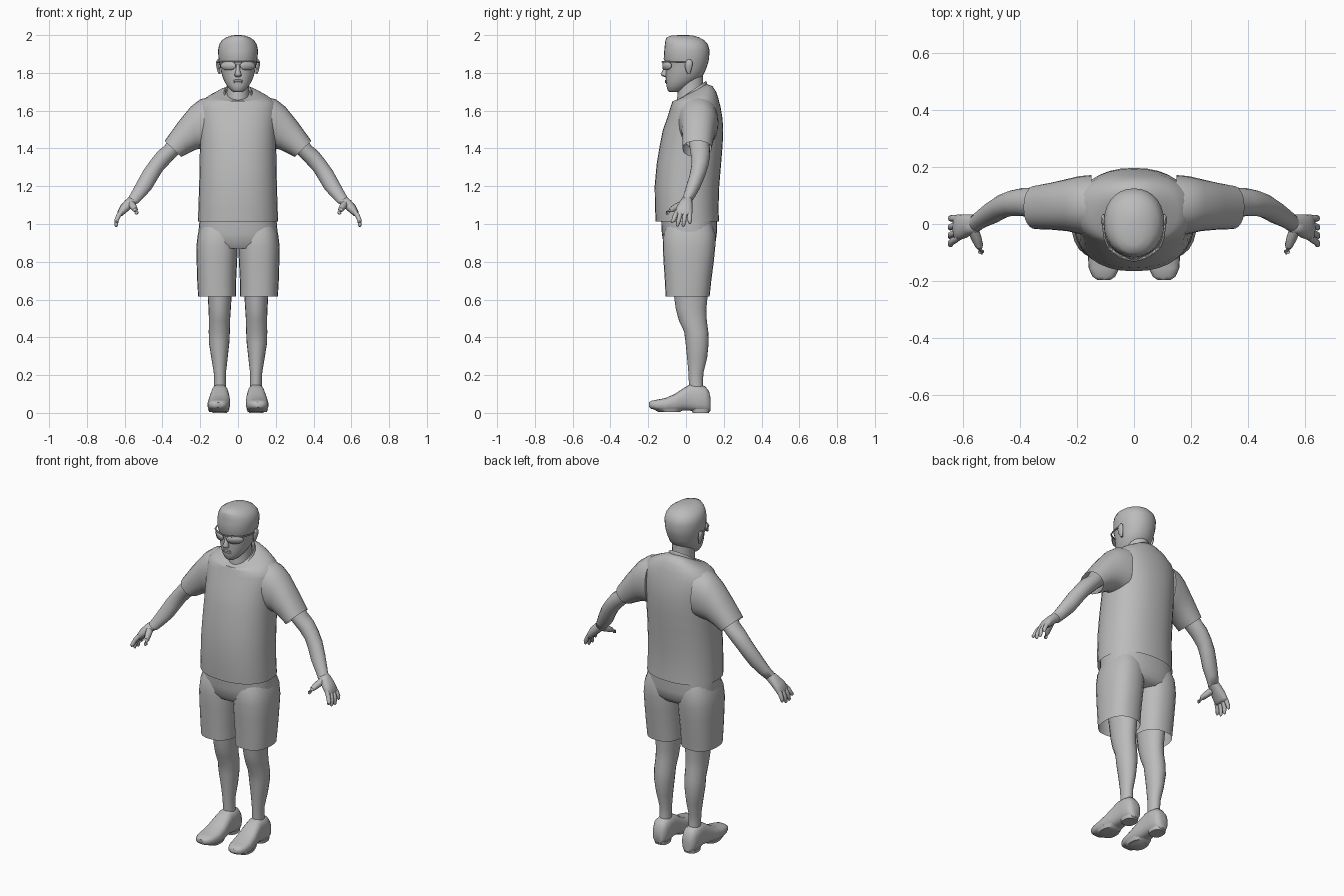
import bpy, bmesh, math
from mathutils import Vector

grey = bpy.data.materials.new("plain_grey")
grey.diffuse_color = (0.5, 0.5, 0.5, 1)


def finish(name, bm, mirror=False, subdiv=0, angle=50):
    bmesh.ops.recalc_face_normals(bm, faces=bm.faces)
    me = bpy.data.meshes.new(name)
    bm.to_mesh(me)
    bm.free()
    me.materials.append(grey)
    ob = bpy.data.objects.new(name, me)
    bpy.context.collection.objects.link(ob)
    bpy.ops.object.select_all(action='DESELECT')
    ob.select_set(True)
    bpy.context.view_layer.objects.active = ob
    bpy.ops.object.shade_smooth_by_angle(angle=math.radians(angle))
    if mirror:
        m = ob.modifiers.new("Mirror", 'MIRROR')
        m.use_mirror_merge = False
    if subdiv:
        s = ob.modifiers.new("Subdivision", 'SUBSURF')
        s.levels = s.render_levels = subdiv
    return ob


def loft(name, rings, n=24, exp=2.0, caps=(True, True), mirror=False, subdiv=0, angle=50):
    """Skin rings given as (centre, half axis u, half axis v)."""
    bm = bmesh.new()
    loops = []
    for c, u, v in rings:
        loop = []
        for i in range(n):
            a = 2 * math.pi * i / n
            cs, sn = math.cos(a), math.sin(a)
            p = Vector(c) + Vector(u) * math.copysign(abs(cs) ** (2 / exp), cs) \
                + Vector(v) * math.copysign(abs(sn) ** (2 / exp), sn)
            loop.append(bm.verts.new(p))
        loops.append(loop)
    for a, b in zip(loops, loops[1:]):
        for i in range(n):
            j = (i + 1) % n
            bm.faces.new((a[i], a[j], b[j], b[i]))
    if caps[0]:
        bm.faces.new(loops[0])
    if caps[1]:
        bm.faces.new(loops[-1])
    return finish(name, bm, mirror, subdiv, angle)


def level(z, hw, y0, y1, x=0, tilt=0):
    """Horizontal ring; tilt raises its back."""
    return (x, (y0 + y1) / 2, z), (hw, 0, 0), (0, (y1 - y0) / 2, tilt)


def upright(y, hw, z0, z1, x):
    """Ring in the xz plane."""
    return (x, y, (z0 + z1) / 2), (hw, 0, 0), (0, 0, (z1 - z0) / 2)


def limb(tx, tz, bx, bz, y0, y1):
    """Ring from an outer and an inner point in xz, with a depth range."""
    return ((tx + bx) / 2, (y0 + y1) / 2, (tz + bz) / 2), \
        ((tx - bx) / 2, 0, (tz - bz) / 2), (0, (y1 - y0) / 2, 0)


def tube(name, pts, radii, n=8, mirror=False):
    pts = [Vector(p) for p in pts]
    rings = []
    for i, p in enumerate(pts):
        t = (pts[min(i + 1, len(pts) - 1)] - pts[max(i - 1, 0)]).normalized()
        ref = Vector((0, 1, 0)) if abs(t.y) < 0.8 else Vector((0, 0, 1))
        u = t.cross(ref).normalized()
        rings.append((p, u * radii[i], t.cross(u) * radii[i]))
    return loft(name, rings, n, mirror=mirror)


# Shirt body, open at the hem
loft("shirt", [
    level(1.012, .212, -.16, .175), level(1.08, .21, -.164, .172),
    level(1.20, .206, -.166, .176), level(1.32, .203, -.155, .186),
    level(1.42, .202, -.138, .194), level(1.50, .203, -.122, .197),
    level(1.56, .207, -.10, .193), level(1.615, .207, -.085, .183, 0, .005),
    level(1.65, .195, -.075, .172, 0, .012), level(1.675, .155, -.072, .16, 0, .025),
    level(1.69, .11, -.07, .14, 0, .04), level(1.695, .072, -.06, .11, 0, .045)],
    n=32, exp=2.25, caps=(False, True), angle=60)

# Sleeves, open at the cuff
loft("sleeve", [
    limb(.15, 1.672, .15, 1.40, -.045, .172), limb(.20, 1.66, .185, 1.40, -.035, .168),
    limb(.25, 1.622, .22, 1.395, -.025, .158), limb(.32, 1.535, .262, 1.375, -.02, .145),
    limb(.388, 1.44, .30, 1.355, -.018, .135)],
    exp=2.2, caps=(True, False), mirror=True)

# Collar: a folded band, open in front with pointed tips
bm = bmesh.new()
rows = []
N = 25
for i in range(N):
    t = 2 * i / (N - 1) - 1
    a = t * (math.pi - 0.07)
    front = (1 - math.cos(a)) / 2
    tip = max(0, abs(t) - 0.75) * 4
    prof = [(.060, .072, 1.735 - .11 * front), (.070, .084, 1.757 - .115 * front),
            (.092, .103, 1.712 - .075 * front - .03 * tip)]
    row = []
    for k, (rx, ry, z) in enumerate(prof):
        aa = a * (1 - .10 * tip) if k == 2 else a
        row.append(bm.verts.new((rx * math.sin(aa), .022 + ry * math.cos(aa), z)))
    rows.append(row)
for r, s in zip(rows, rows[1:]):
    for k in range(2):
        bm.faces.new((r[k], r[k + 1], s[k + 1], s[k]))
collar = finish("collar", bm, angle=40)
sol = collar.modifiers.new("Solidify", 'SOLIDIFY')
sol.thickness = 0.005

# Shorts: hips and two open legs
loft("shorts_hips", [
    level(.87, .17, -.10, .13), level(.90, .205, -.12, .156), level(.95, .21, -.128, .163),
    level(1.03, .203, -.132, .163)], n=32, exp=2.4)
loft("shorts_leg", [
    level(.615, .100, -.108, .125, .111), level(.70, .103, -.112, .134, .113),
    level(.80, .107, -.119, .147, .112), level(.88, .110, -.123, .155, .111),
    level(.95, .105, -.12, .155, .107), level(1.0, .095, -.10, .14, .10)],
    exp=2.4, caps=(False, True), mirror=True)

# Bare legs
loft("leg", [
    level(.10, .032, .018, .095, .095), level(.16, .031, .015, .09, .095),
    level(.21, .032, .013, .092, .096), level(.29, .043, .006, .112, .098),
    level(.37, .054, -.002, .12, .10), level(.43, .056, -.01, .118, .099),
    level(.49, .056, -.038, .11, .098), level(.55, .059, -.054, .108, .097),
    level(.63, .064, -.065, .115, .097), level(.80, .075, -.08, .12, .10)],
    n=20, mirror=True, angle=70)

# Shoes
loft("shoe", [
    upright(-.197, .022, .032, .055, .106), upright(-.185, .040, .022, .064, .106),
    upright(-.155, .054, .014, .070, .105), upright(-.11, .060, .008, .078, .102),
    upright(-.06, .058, .006, .100, .099), upright(-.015, .052, .012, .130, .097),
    upright(.02, .047, .012, .150, .096), upright(.06, .047, .006, .148, .096),
    upright(.10, .045, .004, .142, .096), upright(.122, .036, .006, .115, .096),
    upright(.131, .020, .012, .075, .096)], n=20, exp=2.7, mirror=True)
# Heel and forefoot pads
loft("heel", [level(0, .038, .035, .122, .096), level(.02, .041, .03, .126, .096)],
     exp=2.6, mirror=True)
loft("sole", [level(.004, .05, -.145, -.03, .102), level(.024, .058, -.18, -.01, .102)],
     exp=2.4, mirror=True)

# Arms
loft("arm", [
    limb(.345, 1.48, .27, 1.41, .015, .12), limb(.388, 1.415, .322, 1.362, .022, .128),
    limb(.425, 1.385, .365, 1.318, .028, .126), limb(.462, 1.338, .40, 1.28, .028, .118),
    limb(.50, 1.285, .425, 1.24, .02, .104), limb(.535, 1.222, .458, 1.185, .002, .08),
    limb(.562, 1.172, .498, 1.14, -.012, .054), limb(.582, 1.137, .53, 1.108, -.026, .032)],
    n=16, mirror=True, angle=70)

# Hands
loft("palm", [
    limb(.578, 1.143, .528, 1.113, -.026, .032), limb(.598, 1.125, .55, 1.098, -.036, .034),
    limb(.622, 1.098, .578, 1.072, -.052, .034), limb(.637, 1.068, .602, 1.052, -.058, .034),
    limb(.638, 1.050, .612, 1.042, -.052, .03)], n=16, exp=2.4, mirror=True, angle=70)
for name, y0, y1, zt in [("index", -.046, -.074, 1.005), ("middle", -.024, -.045, .986),
                         ("ring", -.001, -.014, .984), ("little", .019, .020, 1.0)]:
    tube(name + "_finger", [
        (.615, y0, 1.068), (.632, y0 * .6 + y1 * .4, 1.045), (.643, y0 * .3 + y1 * .7, 1.02),
        (.645, y1, zt + .008), (.644, y1, zt)], [.012, .0125, .0115, .009, .003], mirror=True)
tube("thumb", [(.565, -.02, 1.105), (.553, -.052, 1.09), (.543, -.078, 1.075),
               (.537, -.098, 1.06), (.535, -.104, 1.052)],
     [.020, .018, .014, .011, .004], mirror=True)

# Neck
loft("neck", [level(1.62, .066, -.05, .10), level(1.69, .060, -.045, .095),
              level(1.74, .058, -.04, .09), level(1.80, .06, -.04, .09)], n=20)

# Head with close hair
loft("head", [
    level(1.698, .022, -.088, -.035), level(1.708, .038, -.098, -.015),
    level(1.73, .057, -.103, .02), level(1.755, .072, -.106, .058, 0, .004),
    level(1.785, .084, -.108, .09), level(1.82, .093, -.107, .106),
    level(1.855, .099, -.110, .118), level(1.875, .103, -.118, .122),
    level(1.92, .106, -.115, .125), level(1.95, .100, -.112, .116),
    level(1.972, .086, -.109, .098), level(1.988, .062, -.103, .07),
    level(1.998, .034, -.075, .035), level(2.0, .012, -.03, .01)],
    n=28, exp=2.15, angle=70)

# Facial features
loft("nose", [level(1.845, .008, -.114, -.09), level(1.81, .012, -.125, -.09),
              level(1.795, .017, -.134, -.09), level(1.785, .018, -.130, -.09),
              level(1.778, .010, -.114, -.09)], n=12)
for name, z in [("upper_lip", 1.759), ("lower_lip", 1.751)]:
    tube(name, [(x, -.107 + 7 * x * x, z) for x in (-.028, -.014, 0, .014, .028)],
         [.001, .005, .005, .005, .001])
loft("ear", [
    ((.098, .015, 1.795), (.005, 0, 0), (0, .007, 0)),
    ((.102, .013, 1.812), (.008, 0, 0), (0, .014, 0)),
    ((.107, .014, 1.84), (.009, 0, 0), (0, .021, 0)),
    ((.108, .016, 1.86), (.008, 0, 0), (0, .018, 0)),
    ((.106, .017, 1.87), (.004, 0, 0), (0, .008, 0))], n=12, mirror=True)

# Glasses: curved lenses, brow bar and temples
def bend(x):
    return -.126 + 5.5 * x * x

bm = bmesh.new()
cols = []
for i in range(9):
    s = -.97 + 1.94 * i / 8
    x = .052 + .041 * s
    h = .023 * (1 - abs(s) ** 2.6) ** .5
    cols.append([bm.verts.new((x, bend(x), 1.838 + k * h)) for k in (-1, 0, 1)])
for a, b in zip(cols, cols[1:]):
    for k in range(2):
        bm.faces.new((a[k], a[k + 1], b[k + 1], b[k]))
lens = finish("lens", bm, mirror=True)
lens.modifiers.new("Solidify", 'SOLIDIFY').thickness = 0.005
tube("brow_bar", [(x / 100, bend(x / 100) - .002, 1.858) for x in range(-9, 10, 2)], [.004] * 10, 6)
tube("temple", [(.09, -.082, 1.858), (.103, -.05, 1.857), (.109, 0, 1.856), (.108, .02, 1.85)],
     [.004] * 4, 6, mirror=True)
